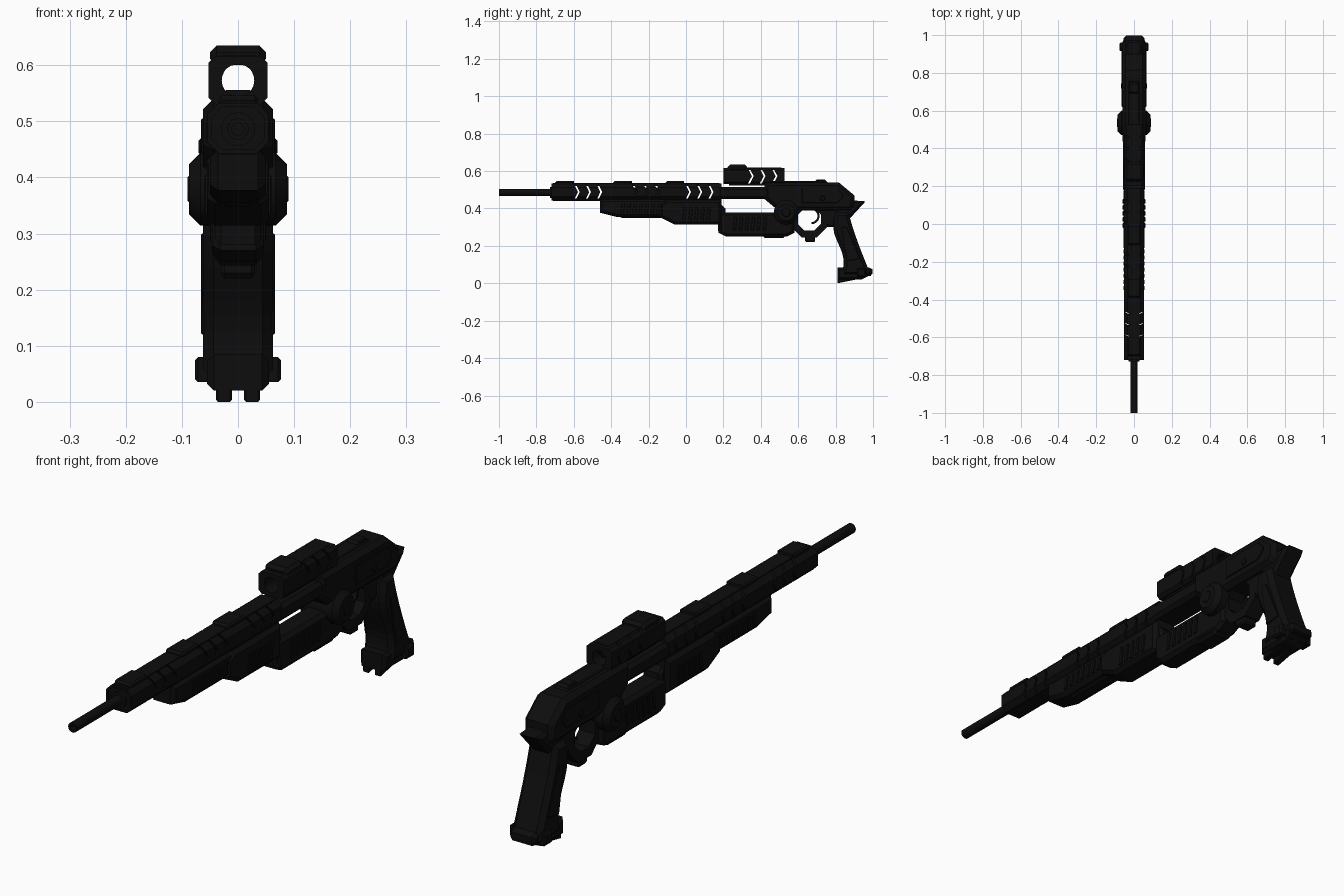
import bpy, bmesh, math

if "Cube" in bpy.data.objects:
    bpy.data.objects.remove(bpy.data.objects["Cube"], do_unlink=True)

tone = (.004, .004, .004, 1)
black = bpy.data.materials.new("matte black")
black.use_nodes = True
black.diffuse_color = tone
black.node_tree.nodes["Principled BSDF"].inputs["Base Color"].default_value = tone


def finish(name, bm, smooth):
    bmesh.ops.recalc_face_normals(bm, faces=bm.faces)
    mesh = bpy.data.meshes.new(name)
    bm.to_mesh(mesh)
    bm.free()
    mesh.materials.append(black)
    part = bpy.data.objects.new(name, mesh)
    bpy.context.collection.objects.link(part)
    if smooth:
        bpy.ops.object.select_all(action='DESELECT')
        part.select_set(True)
        bpy.context.view_layer.objects.active = part
        bpy.ops.object.shade_smooth_by_angle()


def bridge(bm, first, second):
    for i in range(len(first)):
        bm.faces.new((first[i - 1], first[i], second[i], second[i - 1]))


def prism(name, profile, width, chamfer=0, x=0, smooth=False):
    """Side profile (y, z) extruded to a half width each way, with chamfered sides."""
    bm = bmesh.new()
    caps = []
    for side in (-1, 1):
        ring = [bm.verts.new((x + side * (width - chamfer), y, z)) for y, z in profile]
        caps.append(bm.faces.new(ring))
    bridge(bm, list(caps[0].verts), list(caps[1].verts))
    bmesh.ops.recalc_face_normals(bm, faces=bm.faces)
    if chamfer:
        bmesh.ops.inset_region(bm, faces=caps, thickness=chamfer, use_even_offset=True)
        for cap, side in zip(caps, (-1, 1)):
            for v in cap.verts:
                v.co.x = x + side * width
    finish(name, bm, smooth)


def block(name, front, back, bottom, top, width, chamfer=.01, x=0,
          nose=0, tail=0, brow=0, nape=0, lean=1):
    """Box whose lower (nose, tail) and upper (brow, nape) corners can be cut."""
    profile = []
    for y, inward, z, upward, cut in ((front, 1, bottom, 1, nose), (back, -1, bottom, 1, tail),
                                      (back, -1, top, -1, nape), (front, 1, top, -1, brow)):
        corner = [(y, z + upward * cut), (y + inward * cut * lean, z)] if cut else [(y, z)]
        profile += corner if inward * upward > 0 else corner[::-1]
    prism(name, profile, width, chamfer, x)


def arc(y, z, radius, start=0, sweep=math.tau, steps=32):
    angles = [start + sweep * i / steps for i in range(steps)]
    return [(y + radius * math.cos(a), z + radius * math.sin(a)) for a in angles]


def octagon(width, bottom, top, cut):
    """Front cross-section (x, z) with every edge divided in four."""
    half = [(width - cut, bottom), (width, bottom + cut), (width, top - cut), (width - cut, top)]
    corners = half + [(-x, z) for x, z in reversed(half)]
    section = []
    for (x, z), (u, w) in zip(corners, corners[1:] + corners[:1]):
        section += [(x + (u - x) * k / 4, z + (w - z) * k / 4) for k in range(4)]
    return section


def tube(name, section, front, back, hole=None, front_point=0, back_point=0, smooth=False):
    """Cross-section run along y with arrow-shaped ends; hole is the inner cross-section."""
    heights = [z for _, z in section]
    middle = (max(heights) + min(heights)) / 2
    reach = max(heights) - middle
    bm = bmesh.new()

    def ring(points, y, point):
        return [bm.verts.new((x, y + point * (1 - abs(z - middle) / reach), z)) for x, z in points]

    outer = [ring(section, front, front_point), ring(section, back, back_point)]
    bridge(bm, *outer)
    if hole:
        inner = [ring(hole, front, front_point), ring(hole, back, back_point)]
        bridge(bm, *inner)
        for a, b in zip(outer, inner):
            bridge(bm, a, b)
    else:
        for end in outer:
            bm.faces.new(end)
    finish(name, bm, smooth)


def sleeve(name, section, hole, front, back, slits):
    """Hollow body divided by arrow-shaped slits."""
    gap, point = .005, .022
    starts = [(front, 0)] + [(s + gap, point) for s in slits]
    ends = [(s - gap, point) for s in slits] + [(back, 0)]
    for (a, p), (b, q) in zip(starts, ends):
        tube(name, section, a, b, hole, p, q)


# Barrel and collar
axis = .486
tube("barrel", arc(0, axis, .019), -1, -.7, arc(0, axis, .011), smooth=True)
tube("barrel_collar", arc(0, axis, .03), -.727, -.7, smooth=True)

# Slotted shroud, closed at both ends and tied by top and bottom strips
shroud = octagon(.054, .443, .533, .02)
lining = octagon(.046, .45, .526, .018)
sleeve("shroud", shroud, lining, -.72, .19, [g + .06 * i for g in (-.595, -.285, 0) for i in range(3)])
tube("shroud_front_cap", lining, -.715, -.69)
tube("shroud_rear_cap", lining, .165, .188)
block("shroud_top_strip", -.71, .18, .52, .535, .03, 0)
block("shroud_bottom_strip", -.71, .18, .441, .452, .03, 0)
block("shroud_core", -.31, -.1, .45, .512, .03)
for y in (-.7, -.39, -.11):
    block("top_block", y, y + .1, .52, .546, .036, .006, brow=.008)

# Fore-end under the shroud
block("fore_end_front", -.46, -.1, .355, .45, .05, .014, nose=.022, tail=.01, lean=4)
block("fore_end_rear", -.14, .19, .314, .445, .055, .014, nose=.04, brow=.02, lean=2)
block("fore_end_keel", -.36, -.07, .348, .38, .025, .006, nose=.01, lean=2)

# Lower pod
block("lower_pod", .175, .58, .25, .378, .046, .014, nose=.02, tail=.02, nape=.02, lean=2)
block("pod_bracket", .17, .21, .28, .42, .04, nape=.02)
block("pod_band", .41, .53, .243, .3, .04, nose=.01, tail=.01)


def ribs(name, count, start, bottom, top, x):
    """Row of slanted ribs on both sides."""
    pitch = .032
    for side in (-1, 1):
        for i in range(count):
            y = start + i * pitch
            slant = [(y, bottom), (y + pitch / 2, bottom), (y + pitch * .75, top), (y + pitch / 4, top)]
            prism(name, slant, .005, .002, side * x)


ribs("fore_end_rib", 7, -.35, .375, .425, .05)
ribs("rear_rib", 5, -.02, .335, .405, .055)
ribs("pod_rib", 6, .25, .285, .355, .045)

# Receiver
block("receiver_rail", .17, .48, .45, .515, .057, .014)
block("receiver", .42, .9, .39, .54, .062, .018, nose=.06, tail=.02, nape=.07, lean=1.2)
block("receiver_ridge", .46, .76, .53, .546, .03, .004, nape=.008)
block("rear_sight", .69, .75, .53, .556, .025, .004, brow=.01, nape=.01)
prism("rear_spur", [(.8, .36), (.87, .34), (.96, .438), (.8, .45)], .045, .012)
for side in (-1, 1):
    block("receiver_panel", .62, .84, .43, .505, .004, .002, side * .062, tail=.03, nape=.03)
prism("cross_pin", arc(.73, .455, .014), .07, .003, smooth=True)

# Side drum
prism("drum", arc(.535, .379, .065), .087, .02, smooth=True)
prism("drum_hub", arc(.535, .379, .025), .09, .004, smooth=True)


def crescent(name, y, z, outer, inner, start, sweep, steps, width):
    """Open curved strip seen from the side."""
    profile = arc(y, z, outer, start, sweep, steps) + arc(y, z, inner, start, sweep, steps)[::-1]
    prism(name, profile, width)


# Trigger guard and trigger
eighth = math.tau / 8
crescent("trigger_guard", .66, .342, .105, .066, eighth * 2.5, eighth * 8, 8, .034)
block("guard_foot", .635, .69, .22, .26, .03, .006, nose=.01, tail=.006)
block("guard_bridge", .73, .82, .3, .4, .034, nose=.03)
crescent("trigger", .67, .36, .044, .033, -eighth * 2, eighth * 4, 12, .012)

# Grip: curved front with finger swell, sweeping back
levels = [i / 12 for i in range(13)]
front_edge = [(.8 + .03 * t - .02 * math.sin(math.tau * t), .38 - .34 * t) for t in levels]
back_edge = [(.87 + .12 * t ** 1.2, .38 - .34 * t) for t in levels]
prism("grip", front_edge + back_edge[::-1], .062, .018)
block("grip_heel", .81, .997, .02, .085, .055, .012, tail=.03, nape=.01, lean=2)
block("heel_clamp", .915, .96, .035, .08, .077, .006)
for side in (-1, 1):
    prism("grip_foot", [(.81, 0), (.96, .03), (.96, .05), (.81, .05)], .014, .003, side * .025)
    prism("grip_panel", [(.83, .3), (.86, .12), (.93, .13), (.86, .3)], .004, .002, side * .062)

# Sight with round bore: each bore point lies in line with an outer point
sight = octagon(.053, .53, .616, .012)
centre = .573
angles = [math.atan2(z - centre, x) for x, z in sight]
bore = [(.029 * math.cos(a), centre + .029 * math.sin(a)) for a in angles]
sleeve("sight_housing", sight, bore, .2, .527, (.335, .398, .462))
block("sight_top_block", .225, .327, .6, .635, .05, .012, brow=.012, nape=.012)
block("sight_top_strip", .22, .51, .607, .618, .03, 0)
block("sight_base_strip", .23, .5, .523, .534, .035, 0)
block("sight_mount", .42, .51, .5, .535, .04, .006)
